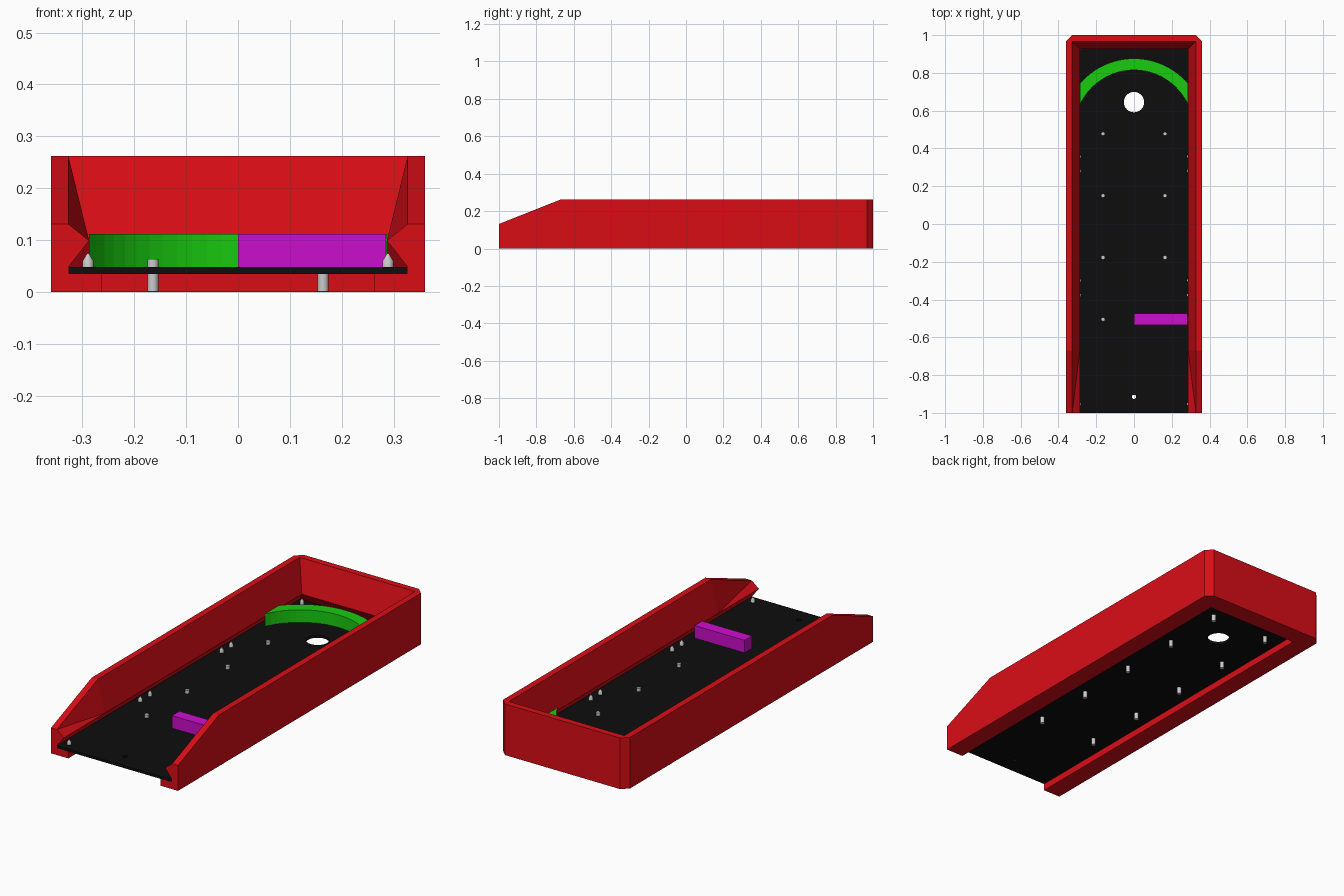
import bpy, bmesh, math

if "Cube" in bpy.data.objects:
    bpy.data.objects.remove(bpy.data.objects["Cube"])

def material(name, rgb):
    m = bpy.data.materials.new(name)
    m.diffuse_color = (*rgb, 1)
    m.use_nodes = True
    m.node_tree.nodes["Principled BSDF"].inputs["Base Color"].default_value = m.diffuse_color
    return m

RED = material("red", (0.7, 0.004, 0.008))
BLACK = material("black", (0.004, 0.004, 0.004))
GREEN = material("green", (0.01, 0.6, 0.005))
PURPLE = material("magenta", (0.6, 0.004, 0.6))

def finish(bm, name, mat=None):
    bmesh.ops.remove_doubles(bm, verts=bm.verts, dist=1e-5)
    bmesh.ops.recalc_face_normals(bm, faces=bm.faces)
    me = bpy.data.meshes.new(name)
    bm.to_mesh(me)
    bm.free()
    ob = bpy.data.objects.new(name, me)
    bpy.context.collection.objects.link(ob)
    if mat:
        me.materials.append(mat)
    return ob

def smooth(ob):
    bpy.ops.object.select_all(action='DESELECT')
    ob.select_set(True)
    bpy.context.view_layer.objects.active = ob
    bpy.ops.object.shade_smooth_by_angle(angle=math.radians(40))

def box(name, lo, hi, mat):
    bm = bmesh.new()
    bmesh.ops.create_cube(bm, size=1)
    for v in bm.verts:
        v.co = [l + (c + 0.5) * (h - l) for c, l, h in zip(v.co, lo, hi)]
    return finish(bm, name, mat)

def lathe(name, x, y, profile, sides=16, mat=None):
    """Solid of revolution from (radius, z) points."""
    bm = bmesh.new()
    rings = [[bm.verts.new((x + r * math.cos(2 * math.pi * i / sides),
                            y + r * math.sin(2 * math.pi * i / sides), z))
              for i in range(sides)] for r, z in profile]
    for a, b in zip(rings, rings[1:]):
        for i in range(sides):
            j = (i + 1) % sides
            bm.faces.new((a[i], a[j], b[j], b[i]))
    bm.faces.new(rings[0])
    bm.faces.new(rings[-1])
    ob = finish(bm, name, mat)
    smooth(ob)
    return ob

# Frame: wall section swept round three sides, with chamfered back corners
OUT, IN = 0.36, 0.327
profile = [(OUT, 0), (OUT, 0.262), (IN, 0.262), (0.287, 0.099),
           (IN, 0.048), (IN, 0.035), (0.262, 0.035), (0.262, 0)]
front = [(x, -1, min(z, 0.131)) for x, z in profile]
bend = [(x, -0.67, z) for x, z in profile]
corner_side = [(x, 0.967 if x == OUT else x + 0.64, z) for x, z in profile]
corner_back = [(IN if x == OUT else x, x + 0.64, z) for x, z in profile]
half = [front, bend, corner_side, corner_back]
stations = half + [[(-x, y, z) for x, y, z in s] for s in reversed(half)]

bm = bmesh.new()
rows = [[bm.verts.new(p) for p in s] for s in stations]
n = len(profile)
for k, (a, b) in enumerate(zip(rows, rows[1:])):
    for i in range(n):
        j = (i + 1) % n
        if i == 2 and k == 0:      # tapered inner front of the right wall
            bm.faces.new((a[i], b[i], b[j]))
            bm.faces.new((a[i], b[j], a[j]))
        elif i == 2 and k == 6:    # tapered inner front of the left wall
            bm.faces.new((a[i], b[i], a[j]))
            bm.faces.new((b[i], b[j], a[j]))
        else:
            bm.faces.new((a[i], a[j], b[j], b[i]))
bm.faces.new(rows[0])
bm.faces.new(rows[-1])
bmesh.ops.remove_doubles(bm, verts=bm.verts, dist=1e-5)
bmesh.ops.dissolve_degenerate(bm, edges=bm.edges, dist=1e-5)
finish(bm, "frame", RED)

# Playing board with a large and a small round hole
board = box("board", (-IN, -1, 0.035), (IN, 0.967, 0.048), BLACK)
for name, y, r in (("large_hole", 0.645, 0.054), ("small_hole", -0.915, 0.011)):
    cutter = lathe(name + "_cutter", 0, y, [(r, 0.0), (r, 0.1)], 32, BLACK)
    cutter.hide_render = True
    cutter.hide_viewport = True
    mod = board.modifiers.new(name, 'BOOLEAN')
    mod.operation = 'DIFFERENCE'
    mod.solver = 'EXACT'
    mod.object = cutter

# Curved rear bumper, its ends cut flush with the walls
bm = bmesh.new()
segs, edge, cy = 24, 0.287, 0.5
sections = []
for i in range(segs + 1):
    ring = []
    for r, z in ((0.315, 0.048), (0.376, 0.048), (0.376, 0.112), (0.315, 0.112)):
        start = math.acos(edge / r)
        t = start + (math.pi - 2 * start) * i / segs
        ring.append(bm.verts.new((r * math.cos(t), cy + r * math.sin(t), z)))
    sections.append(ring)
for a, b in zip(sections, sections[1:]):
    for i in range(4):
        j = (i + 1) % 4
        bm.faces.new((a[i], a[j], b[j], b[i]))
bm.faces.new(sections[0])
bm.faces.new(sections[-1])
finish(bm, "curved_bumper", GREEN)

# Straight block on the right
box("side_block", (0, -0.535, 0.048), (0.284, -0.475, 0.112), PURPLE)

# Pegs through the board, and pointed studs under the wall overhang
for side in (-1, 1):
    for i in range(5):
        lathe("peg", side * 0.164, 0.805 - 0.3275 * i,
              [(0.0105, 0.001), (0.0105, 0.064)])
    for y in (0.931, 0.357, 0.28, -0.3, -0.378, -0.955):
        lathe("stud", side * 0.289, y,
              [(0.0105, 0.046), (0.0105, 0.06), (0.002, 0.074)])
